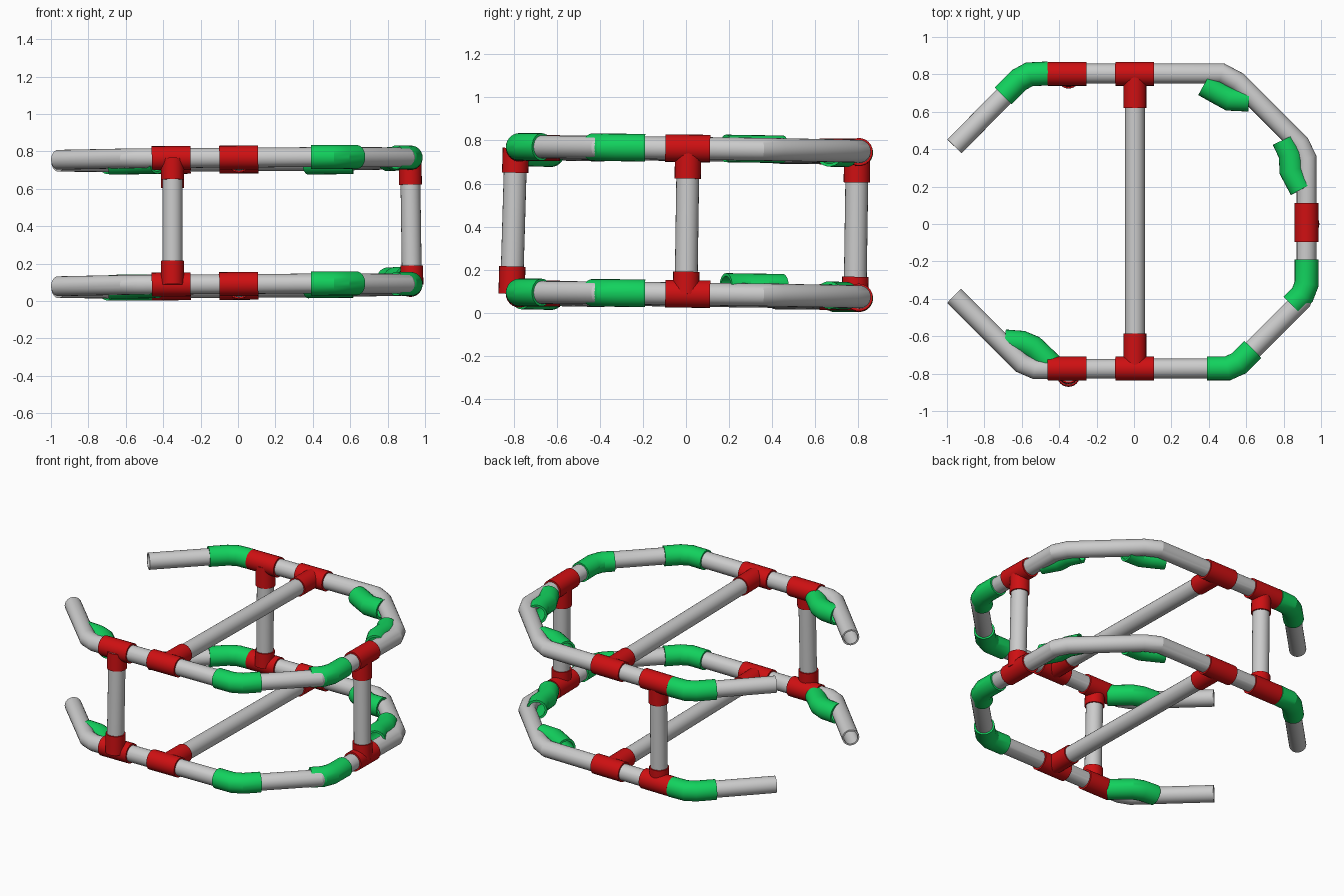
import bpy, bmesh, math
from mathutils import Vector

cube = bpy.data.objects.get("Cube")
if cube:
    bpy.data.objects.remove(cube, do_unlink=True)


def material(name, rgb):
    mat = bpy.data.materials.new(name)
    mat.use_nodes = True
    mat.diffuse_color = (*rgb, 1)
    mat.node_tree.nodes["Principled BSDF"].inputs["Base Color"].default_value = (*rgb, 1)
    return mat


GRAY = material("pipe_gray", (0.6, 0.6, 0.6))
RED = material("tee_red", (0.62, 0.005, 0.006))
GREEN = material("elbow_green", (0.006, 0.64, 0.11))

SIDES = 24
PIPE, TEE, BRANCH, ELBOW = 0.053, 0.064, 0.061, 0.064


def tube(name, path, radius, mat, bore=0.0):
    """Sweep a mitred round section along a path; a bore makes it hollow."""
    pts = [Vector(p) for p in path]
    bm = bmesh.new()

    def skin(r):
        rings = []
        for i, p in enumerate(pts):
            a = (p - pts[i - 1]).normalized() if i else None
            b = (pts[i + 1] - p).normalized() if i < len(pts) - 1 else None
            a, b = a or b, b or a
            t = (a + b).normalized()
            ref = Vector((1, 0, 0)) if abs(t.z) > 0.7 else Vector((0, 0, 1))
            side = t.cross(ref).normalized()
            up = side.cross(t)
            stretch = 1 / max(t.dot(a), 0.5)
            ring = []
            for k in range(SIDES):
                ang = math.tau * k / SIDES
                ring.append(bm.verts.new(p + side * math.cos(ang) * r * stretch
                                         + up * math.sin(ang) * r))
            rings.append(ring)
        for r0, r1 in zip(rings, rings[1:]):
            for k in range(SIDES):
                n = (k + 1) % SIDES
                bm.faces.new((r0[k], r0[n], r1[n], r1[k]))
        return rings[0], rings[-1]

    ends = skin(radius)
    if bore:
        for outer, inner in zip(ends, skin(bore)):
            for k in range(SIDES):
                n = (k + 1) % SIDES
                bm.faces.new((outer[k], outer[n], inner[n], inner[k]))
    else:
        for ring in ends:
            bm.faces.new(ring)
    bmesh.ops.recalc_face_normals(bm, faces=bm.faces)
    mesh = bpy.data.meshes.new(name)
    bm.to_mesh(mesh)
    bm.free()
    mesh.materials.append(mat)
    obj = bpy.data.objects.new(name, mesh)
    bpy.context.collection.objects.link(obj)
    bpy.ops.object.select_all(action='DESELECT')
    obj.select_set(True)
    bpy.context.view_layer.objects.active = obj
    bpy.ops.object.shade_smooth_by_angle(angle=math.radians(20))
    return obj


# Plan of the open ring, from the back right end round to the front right end
RING = [(-0.96, 0.415), (-0.61, 0.77), (-0.55, 0.805), (0.47, 0.805), (0.555, 0.76),
        (0.885, 0.43), (0.923, 0.35), (0.923, -0.33), (0.895, -0.41), (0.58, -0.725),
        (0.50, -0.772), (-0.53, -0.775), (-0.60, -0.745), (-0.962, -0.385)]

# Elbows: name, plan path, height offset on the lower and upper ring
ELBOWS = [
    ("back_right_elbow", [(-0.46, 0.805), (-0.56, 0.8), (-0.615, 0.77), (-0.70, 0.685)], (0, 0)),
    ("front_left_elbow", [(0.39, -0.772), (0.50, -0.772), (0.56, -0.745), (0.635, -0.67)], (0, 0)),
    ("side_front_elbow", [(0.923, -0.19), (0.923, -0.32), (0.9, -0.38), (0.845, -0.435)], (0, 0)),
    ("front_right_elbow", [(-0.69, -0.628), (-0.60, -0.635), (-0.54, -0.66), (-0.43, -0.765)],
     (-0.008, -0.02)),
    ("back_left_elbow", [(0.375, 0.745), (0.455, 0.70), (0.51, 0.67), (0.615, 0.665)],
     (0.005, -0.01)),
    ("side_back_elbow", [(0.80, 0.45), (0.838, 0.37), (0.842, 0.285), (0.895, 0.185)],
     (0.035, 0.002)),
]


def height(level, x, y):
    return level + 0.007 * x - 0.013 * y


def lift(path, level, extra=0.0):
    return [(x, y, height(level, x, y) + extra) for x, y in path]


LEVELS = {"lower": 0.081, "upper": 0.757}
for i, (tier, level) in enumerate(LEVELS.items()):
    tube(f"{tier}_ring_pipe", lift(RING, level), PIPE, GRAY, bore=0.043)
    for name, path, extra in ELBOWS:
        tube(f"{tier}_{name}", lift(path, level, extra[i]), ELBOW, GREEN, bore=0.05)

    # Cross pipe with a tee at each end
    tube(f"{tier}_cross_pipe", lift([(0.005, -0.76), (0.005, 0.8)], level), PIPE, GRAY)
    for end, y, tip in (("front", -0.773, -0.585), ("back", 0.803, 0.62)):
        tube(f"{tier}_{end}_cross_tee", lift([(-0.1, y), (0.108, y)], level), TEE, RED)
        tube(f"{tier}_{end}_cross_branch", lift([(0.005, y), (0.005, tip)], level), BRANCH, RED)

# Uprights: tee centre, tee axis, post at bottom and top, branch ends
UPRIGHTS = [
    ("front", (-0.357, -0.773), (1, 0), (-0.35, -0.81), (-0.35, -0.79), 0.215, 0.65),
    ("back", (-0.357, 0.803), (1, 0), (-0.35, 0.785), (-0.35, 0.795), 0.167, 0.605),
    ("side", (0.922, 0.008), (0, 1), (0.93, 0.0), (0.92, 0.01), 0.19, 0.622),
]
for name, (cx, cy), (ax, ay), foot, head, low_tip, high_tip in UPRIGHTS:
    bottom = Vector((*foot, height(LEVELS["lower"], cx, cy)))
    top = Vector((*head, height(LEVELS["upper"], cx, cy)))
    tube(f"{name}_upright_pipe", [bottom, top], PIPE, GRAY)
    for tier, start, tip in (("lower", bottom, low_tip), ("upper", top, high_tip)):
        reach = 0.104
        axis = [(cx - ax * reach, cy - ay * reach), (cx + ax * reach, cy + ay * reach)]
        tube(f"{tier}_{name}_upright_tee", lift(axis, LEVELS[tier]), TEE, RED)
        end = bottom.lerp(top, (tip - bottom.z) / (top.z - bottom.z))
        tube(f"{tier}_{name}_upright_branch", [start, end], BRANCH, RED)
